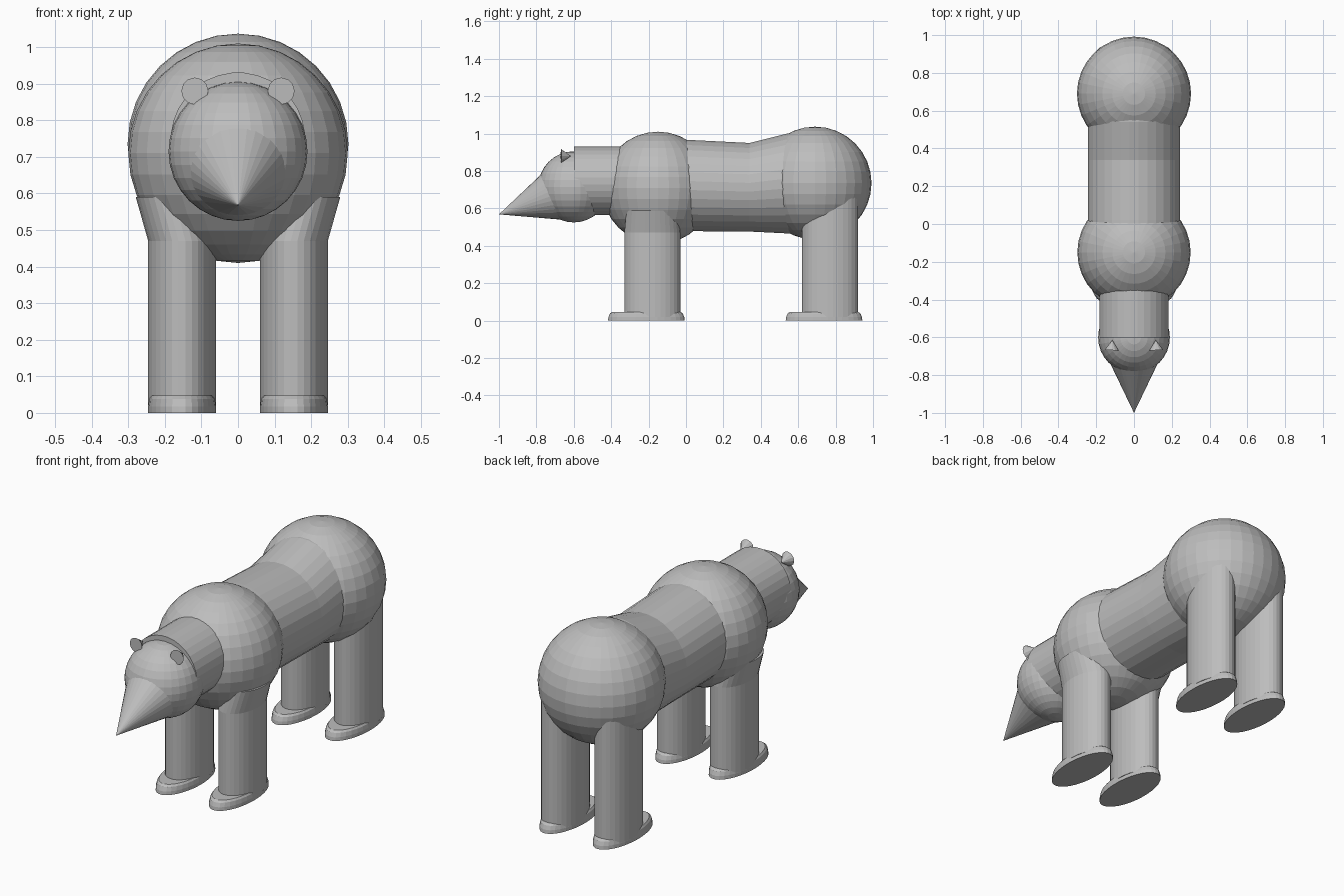
import bpy, bmesh, math
from mathutils import Vector

if "Cube" in bpy.data.objects:
    bpy.data.objects.remove(bpy.data.objects["Cube"])

fur = bpy.data.materials.new("grey fur")
fur.diffuse_color = (0.51, 0.51, 0.51, 1)
fur.use_nodes = True
fur.node_tree.nodes["Principled BSDF"].inputs["Base Color"].default_value = fur.diffuse_color


def finish(name, bm):
    bmesh.ops.recalc_face_normals(bm, faces=bm.faces)
    me = bpy.data.meshes.new(name)
    bm.to_mesh(me)
    bm.free()
    me.materials.append(fur)
    ob = bpy.data.objects.new(name, me)
    bpy.context.collection.objects.link(ob)
    return ob


def ball(name, y, z, r):
    bm = bmesh.new()
    bmesh.ops.create_uvsphere(bm, u_segments=32, v_segments=16, radius=r)
    bmesh.ops.translate(bm, verts=bm.verts, vec=(0, y, z))
    finish(name, bm)


def loft(name, rings, axis, n=32):
    """Skin elliptical rings (centre, ra, rb) lying across the 'Y' or 'Z' axis."""
    bm = bmesh.new()
    loops = []
    for c, ra, rb in rings:
        loop = []
        for i in range(n):
            a = 2 * math.pi * (i + 0.5) / n
            u, v = ra * math.cos(a), rb * math.sin(a)
            off = Vector((u, 0, v)) if axis == 'Y' else Vector((u, v, 0))
            loop.append(bm.verts.new(Vector(c) + off))
        loops.append(loop)
    for p, q in zip(loops, loops[1:]):
        for i in range(n):
            j = (i + 1) % n
            bm.faces.new((p[i], p[j], q[j], q[i]))
    bm.faces.new(loops[0])
    bm.faces.new(loops[-1])
    finish(name, bm)


def cone(name, base, tip, r, n=32):
    base, tip = Vector(base), Vector(tip)
    d = tip - base
    bm = bmesh.new()
    bmesh.ops.create_cone(bm, cap_ends=True, segments=n, radius1=r, radius2=0, depth=d.length)
    bmesh.ops.rotate(bm, verts=bm.verts, matrix=d.to_track_quat('Z', 'Y').to_matrix())
    bmesh.ops.translate(bm, verts=bm.verts, vec=(base + tip) / 2)
    finish(name, bm)


# Main masses
ball("shoulders", -0.15, 0.71, 0.30)
ball("rump", 0.69, 0.735, 0.302)
ball("head", -0.60, 0.715, 0.19)

# Barrel of the body, rising into the rump
loft("body", [((0, -0.15, 0.725), 0.245, 0.245),
              ((0, 0.02, 0.722), 0.245, 0.245),
              ((0, 0.34, 0.713), 0.245, 0.238),
              ((0, 0.54, 0.733), 0.245, 0.268),
              ((0, 0.66, 0.735), 0.245, 0.27)], 'Y')

# Neck and snout
loft("neck", [((0, -0.30, 0.747), 0.184, 0.184), ((0, -0.60, 0.747), 0.184, 0.184)], 'Y')
cone("snout", (0, -0.68, 0.68), (0, -1.0, 0.568), 0.152)

for s, side in ((-1, "right"), (1, "left")):
    # Ears: short cones with the flat face forward
    cone("ear_" + side, (s * 0.118, -0.668, 0.88), (s * 0.115, -0.615, 0.88), 0.037, 12)

    # Legs: front pair flares out into the shoulders
    x = s * 0.153
    loft("front_leg_" + side, [((x, -0.18, 0.02), 0.093, 0.15),
                               ((x, -0.18, 0.47), 0.093, 0.15),
                               ((s * 0.185, -0.18, 0.59), 0.095, 0.14)], 'Z')
    loft("rear_leg_" + side, [((x, 0.77, 0.02), 0.093, 0.15),
                              ((x, 0.77, 0.66), 0.093, 0.15)], 'Z')

    # Feet: low oval pads reaching forward
    for part, y in (("front", -0.212), ("rear", 0.738)):
        loft(part + "_foot_" + side, [((x, y, 0), 0.093, 0.206),
                                      ((x, y, 0.018), 0.093, 0.204),
                                      ((x, y, 0.038), 0.09, 0.196),
                                      ((x, y, 0.047), 0.084, 0.183)], 'Z')
